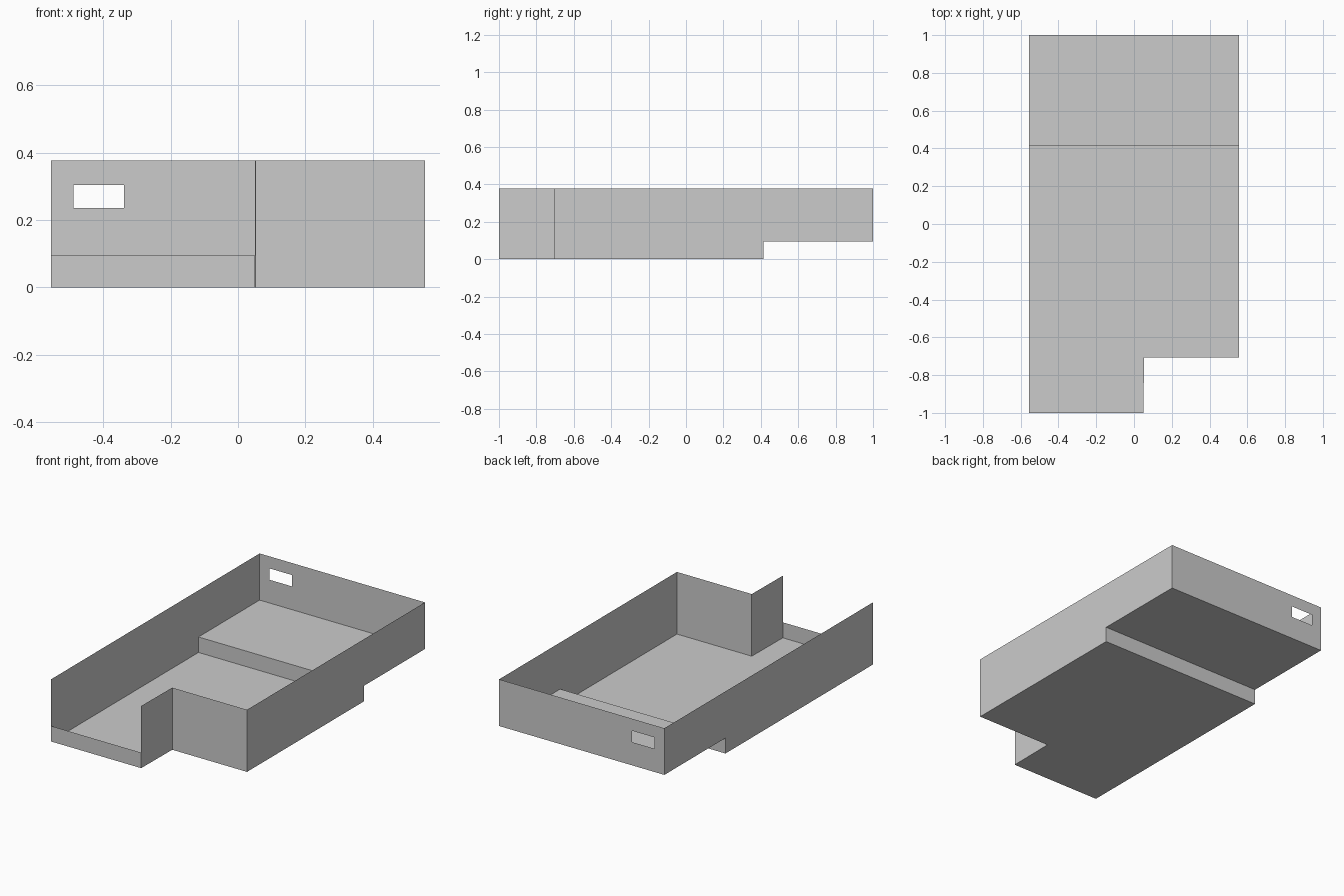
import bpy
import bmesh

if "Cube" in bpy.data.objects:
    bpy.data.objects.remove(bpy.data.objects["Cube"])

W, TOP, STEP = 0.555, 0.377, 0.094       # half width, wall top, step height
STEP_Y, NOTCH_Y = 0.414, -0.706
NOTCH_FRONT, NOTCH_BACK = 0.05, 0.053    # notch wall x at its front and back ends


def sheet(name, *polys):
    """Thin sheet part made of one or more flat polygons."""
    bm = bmesh.new()
    for poly in polys:
        bm.faces.new([bm.verts.new(p) for p in poly])
    bmesh.ops.remove_doubles(bm, verts=bm.verts, dist=1e-5)
    mesh = bpy.data.meshes.new(name)
    bm.to_mesh(mesh)
    bm.free()
    obj = bpy.data.objects.new(name, mesh)
    bpy.context.collection.objects.link(obj)
    return obj


def wall(name, a, b, z0, z1):
    """Upright rectangle between plan points a and b."""
    return sheet(name, [(*a, z0), (*b, z0), (*b, z1), (*a, z1)])


# Floors: notched lower floor, riser and raised rear floor
sheet("lower_floor", [(x, y, 0) for x, y in (
    (-W, -1), (NOTCH_FRONT, -1), (NOTCH_BACK, NOTCH_Y), (W, NOTCH_Y),
    (W, STEP_Y), (-W, STEP_Y))])
wall("floor_riser", (W, STEP_Y), (-W, STEP_Y), 0, STEP)
sheet("raised_floor", [(x, y, STEP) for x, y in (
    (-W, STEP_Y), (W, STEP_Y), (W, 1), (-W, 1))])

# Side walls follow the step along their lower edge
for name, x, front in (("left_wall", -W, -1), ("right_wall", W, NOTCH_Y)):
    profile = [(front, 0), (STEP_Y, 0), (STEP_Y, STEP),
               (1, STEP), (1, TOP), (front, TOP)]
    if x < 0:
        profile.reverse()
    sheet(name, [(x, y, z) for y, z in profile])

# Front: low sill and the two tall walls around the notch
wall("front_sill", (-W, -1), (NOTCH_FRONT, -1), 0, STEP)
wall("notch_side_wall", (NOTCH_FRONT, -1), (NOTCH_BACK, NOTCH_Y), 0, TOP)
wall("front_wall", (NOTCH_BACK, NOTCH_Y), (W, NOTCH_Y), 0, TOP)

# Back wall framed around its small window
outer = [(W, STEP), (-W, STEP), (-W, TOP), (W, TOP)]
inner = [(-0.338, 0.235), (-0.488, 0.235), (-0.488, 0.304), (-0.338, 0.304)]
frame = []
for i in range(4):
    j = (i + 1) % 4
    frame.append([(x, 1, z) for x, z in (outer[i], outer[j], inner[j], inner[i])])
sheet("back_wall", *frame)
